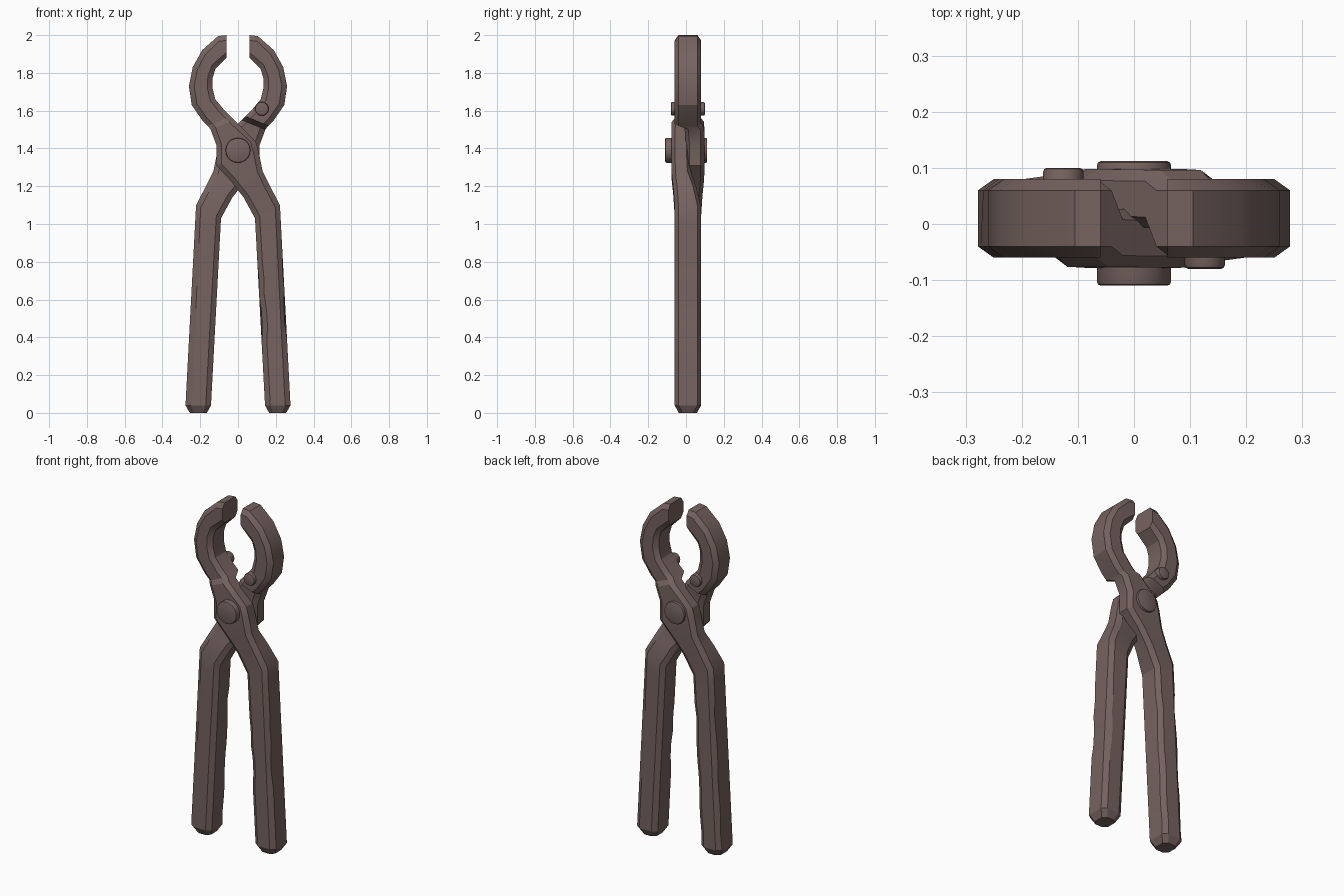
import bpy
import bmesh
import math
import random
from mathutils import Vector, Matrix

random.seed(4)
cube = bpy.data.objects.get("Cube")
if cube:
    bpy.data.objects.remove(cube)

# Single worn brown metal colour
metal = bpy.data.materials.new("brown_iron")
metal.use_nodes = True
colour = (0.18, 0.125, 0.115, 1)
metal.diffuse_color = colour
shader = next(n for n in metal.node_tree.nodes if n.type == "BSDF_PRINCIPLED")
shader.inputs["Base Color"].default_value = colour
shader.inputs["Roughness"].default_value = 0.8

MID_Y = 0.01      # depth of the plane midway between the two arms
HALF = 0.07       # half thickness of jaws and handles
HALF_TURN = Matrix.Translation((0, MID_Y * 2, 0)) @ Matrix.Rotation(math.pi, 4, "Z")


def finish(name, bm, angle):
    bmesh.ops.recalc_face_normals(bm, faces=bm.faces)
    mesh = bpy.data.meshes.new(name)
    bm.to_mesh(mesh)
    bm.free()
    mesh.materials.append(metal)
    obj = bpy.data.objects.new(name, mesh)
    bpy.context.collection.objects.link(obj)
    bpy.ops.object.select_all(action="DESELECT")
    obj.select_set(True)
    bpy.context.view_layer.objects.active = obj
    bpy.ops.object.shade_smooth_by_angle(angle=math.radians(angle))
    return obj


def section(bm, left, right, lap, shrink=0.0, nick=0.0):
    """Chamfered octagon between two edge points; lap=1 is the thin joint layer."""
    front = MID_Y - HALF - 0.018 * lap + shrink
    back = MID_Y + HALF - 0.058 * lap - shrink
    a = Vector((left[0], 0, left[1]))
    b = Vector((right[0], 0, right[1]))
    along = (b - a).normalized()
    cu = min(0.028, (b - a).length * 0.25)
    cy = 0.02

    def point(base, du, y):
        p = base + along * du
        return bm.verts.new((p.x, y, p.z))

    return [point(a, cu + nick, front), point(b, -cu, front),
            point(b, -nick, front + cy), point(b, 0, back - cy),
            point(b, -cu - nick, back), point(a, cu, back),
            point(a, 0, back - cy), point(a, nick, front + cy)]


# Arm stations: left edge, right edge, joint thinning
STATIONS = [
    ((-.06, 2), (-.06, 1.88), 0),
    ((-.105, 1.995), (-.08, 1.86), 0),
    ((-.19, 1.92), (-.12, 1.82), 0),
    ((-.24, 1.83), (-.135, 1.77), 0),
    ((-.26, 1.73), (-.135, 1.72), 0),
    ((-.245, 1.63), (-.12, 1.66), 0),
    ((-.19, 1.55), (-.07, 1.6), 0),
    ((-.16, 1.52), (-.04, 1.57), 0),
    ((-.145, 1.5), (-.02, 1.55), .9),
    ((-.115, 1.42), (.095, 1.435), 1),
    ((-.115, 1.31), (.11, 1.38), 1),
    ((-.04, 1.23), (.13, 1.28), .9),
    ((.03, 1.14), (.17, 1.2), .4),
    ((.09, 1.03), (.222, 1.1), 0),
]
HANDLE_TOP = STATIONS[-1]
HANDLE_END = ((.143, .04), (.278, .04))


def make_arm(name):
    bm = bmesh.new()
    rings = [section(bm, *s) for s in STATIONS]
    # Long tapering handle with shallow worn nicks along its edges
    steps = 12
    for i in range(1, steps + 1):
        t = i / steps
        left = Vector(HANDLE_TOP[0]).lerp(Vector(HANDLE_END[0]), t)
        right = Vector(HANDLE_TOP[1]).lerp(Vector(HANDLE_END[1]), t)
        nick = random.choice((0, 0, 0.004, 0.008)) if 2 < i < steps else 0
        rings.append(section(bm, left, right, 0, nick=nick))
    # Bevelled foot of the handle
    rings.append(section(bm, (.165, 0), (.255, 0), 0, shrink=0.022))
    for r, s in zip(rings, rings[1:]):
        for k in range(8):
            j = (k + 1) % 8
            bm.faces.new((r[k], r[j], s[j], s[k]))
    bm.faces.new(rings[0])
    bm.faces.new(rings[-1])
    return finish(name, bm, 25)


def make_pin(name, x, z, radius, front, back):
    """Round rivet running through the tool, with eased rims."""
    bm = bmesh.new()
    place = (Matrix.Translation((x, (front + back) / 2, z))
             @ Matrix.Rotation(math.pi / 2, 4, "X"))
    bmesh.ops.create_cone(bm, cap_ends=True, segments=20, radius1=radius,
                          radius2=radius, depth=back - front, matrix=place)
    rims = [e for e in bm.edges if abs(e.verts[0].co.y - e.verts[1].co.y) < 0.001]
    bmesh.ops.bevel(bm, geom=rims, offset=0.007, segments=2, affect="EDGES", profile=0.5)
    return finish(name, bm, 35)


# Two identical arms, the second turned half way round the vertical axis
make_arm("front_arm")
back_arm = make_arm("back_arm")
back_arm.data.transform(HALF_TURN)

# Central pivot and the small jaw rivets
make_pin("pivot_pin", 0, 1.39, 0.066, -0.11, 0.112)
make_pin("front_jaw_rivet", .126, 1.61, 0.036, -0.08, 0.03)
back_rivet = make_pin("back_jaw_rivet", .126, 1.61, 0.036, -0.08, 0.03)
back_rivet.data.transform(HALF_TURN)
